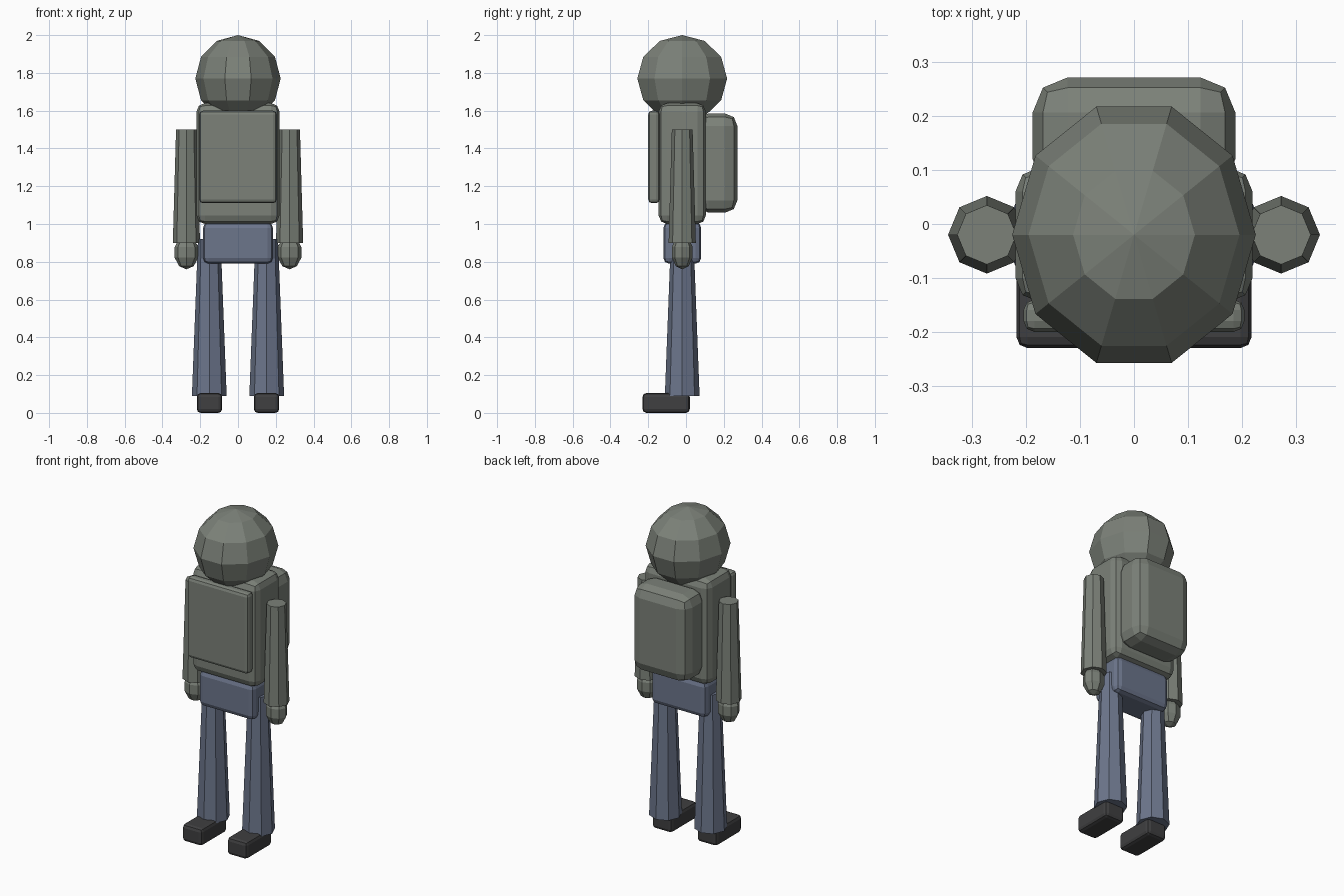
import bpy, bmesh
from mathutils import Matrix, Vector

if "Cube" in bpy.data.objects:
    bpy.data.objects.remove(bpy.data.objects["Cube"])

MID_Y = -0.02  # depth of the body axis


def material(name, r, g, b):
    m = bpy.data.materials.new(name)
    m.use_nodes = True
    m.diffuse_color = (r, g, b, 1)
    m.node_tree.nodes["Principled BSDF"].inputs["Base Color"].default_value = (r, g, b, 1)
    return m


olive = material("olive grey", 0.2, 0.22, 0.19)
denim = material("slate blue", 0.15, 0.18, 0.26)
leather = material("charcoal", 0.05, 0.05, 0.052)


def finish(name, bm, mat):
    bmesh.ops.recalc_face_normals(bm, faces=bm.faces)
    mesh = bpy.data.meshes.new(name)
    bm.to_mesh(mesh)
    bm.free()
    mesh.materials.append(mat)
    obj = bpy.data.objects.new(name, mesh)
    bpy.context.collection.objects.link(obj)
    return obj


def rounded_box(name, mat, low, high, bevel):
    low, high = Vector(low), Vector(high)
    bm = bmesh.new()
    bmesh.ops.create_cube(bm, size=1)
    bmesh.ops.scale(bm, vec=high - low, verts=bm.verts)
    bmesh.ops.translate(bm, vec=(low + high) / 2, verts=bm.verts)
    obj = finish(name, bm, mat)
    mod = obj.modifiers.new("Bevel", "BEVEL")
    mod.width = bevel
    mod.segments = 2
    return obj


def tapered_limb(name, mat, x, z_low, z_high, r_low, r_high):
    bm = bmesh.new()
    bmesh.ops.create_cone(
        bm, cap_ends=True, segments=8, radius1=r_low, radius2=r_high,
        depth=z_high - z_low,
        matrix=Matrix.Translation((x, MID_Y, (z_low + z_high) / 2)))
    return finish(name, bm, mat)


def faceted_ball(name, mat, center, radii, segments, rings):
    bm = bmesh.new()
    bmesh.ops.create_uvsphere(bm, u_segments=segments, v_segments=rings, radius=1)
    # Put a vertex column on the front-to-back axis
    bmesh.ops.rotate(bm, verts=bm.verts, cent=(0, 0, 0),
                     matrix=Matrix.Rotation(1.570796, 3, "Z"))
    bmesh.ops.scale(bm, vec=radii, verts=bm.verts)
    bmesh.ops.translate(bm, vec=center, verts=bm.verts)
    return finish(name, bm, mat)


# Head and trunk
faceted_ball("head", olive, (0, MID_Y, 1.77), (0.226, 0.25, 0.23), 10, 6)
rounded_box("torso", olive, (-0.22, -0.145, 1.0), (0.22, 0.105, 1.64), 0.045)
rounded_box("chest_panel", olive, (-0.205, -0.2, 1.11), (0.205, -0.14, 1.6), 0.02)
rounded_box("backpack", olive, (-0.188, 0.055, 1.06), (0.188, 0.272, 1.585), 0.065)
rounded_box("hips", denim, (-0.185, -0.12, 0.79), (0.185, 0.08, 1.01), 0.03)

# Limbs on both sides
for side, s in (("left", 1), ("right", -1)):
    tapered_limb(side + "_arm", olive, s * 0.273, 0.9, 1.5, 0.072, 0.055)
    faceted_ball(side + "_hand", olive, (s * 0.273, MID_Y, 0.85), (0.066, 0.058, 0.09), 8, 5)
    tapered_limb(side + "_leg", denim, s * 0.152, 0.09, 0.92, 0.092, 0.06)
    x = s * 0.151
    rounded_box(side + "_shoe", leather, (x - 0.067, -0.23, 0), (x + 0.067, 0.02, 0.105), 0.02)
